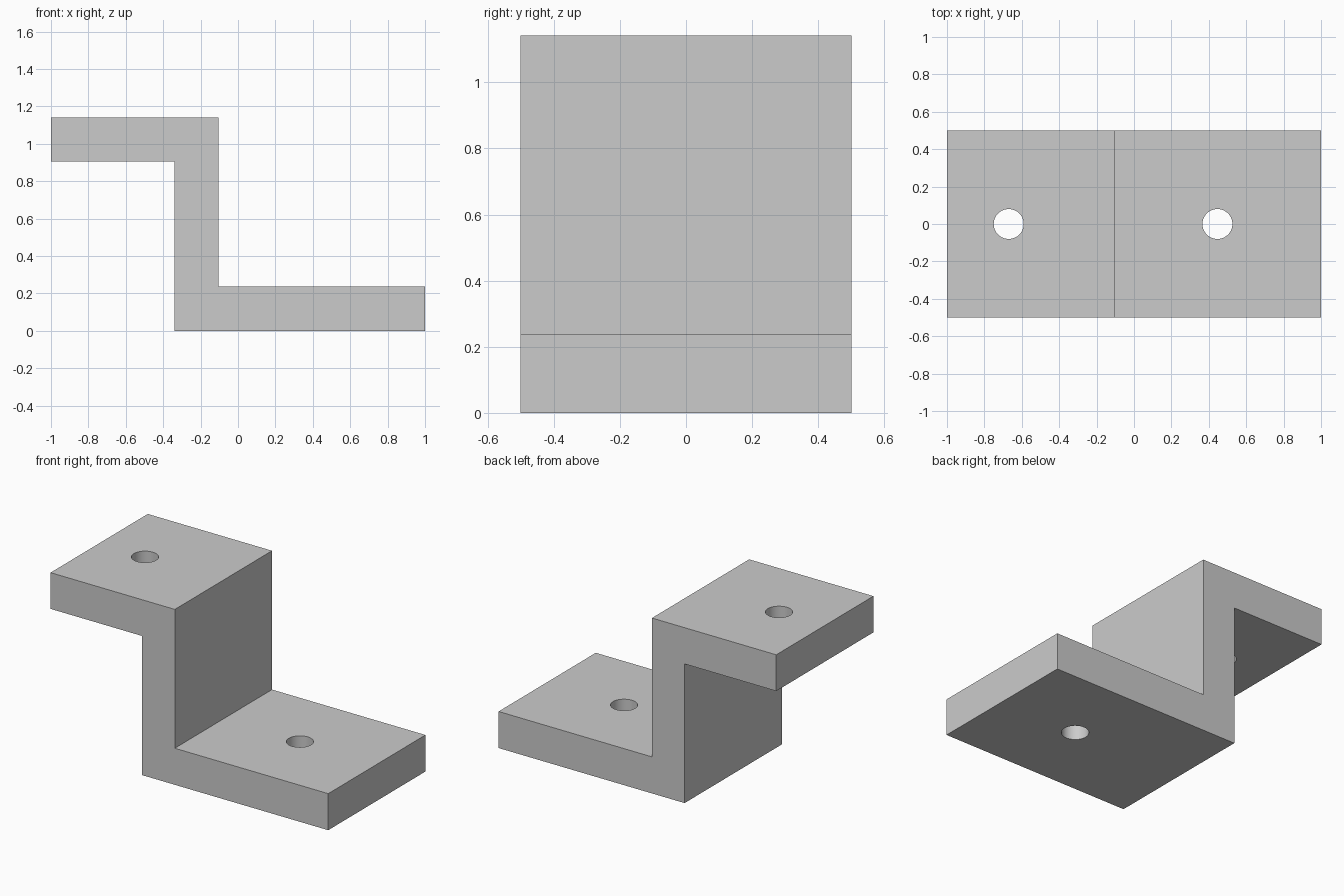
import bpy
import bmesh

cube = bpy.data.objects.get("Cube")
if cube:
    bpy.data.objects.remove(cube, do_unlink=True)

WIDTH = 1.0
HOLE_RADIUS = 0.08

grey = bpy.data.materials.new("light_grey")
grey.use_nodes = True
grey.diffuse_color = (0.6, 0.6, 0.6, 1)
grey.node_tree.nodes["Principled BSDF"].inputs["Base Color"].default_value = grey.diffuse_color

# Z-shaped side profile, extruded across the width
profile = [(-0.34, 0), (1, 0), (1, 0.238), (-0.105, 0.238),
           (-0.105, 1.142), (-1, 1.142), (-1, 0.906), (-0.34, 0.906)]
bm = bmesh.new()
side = bm.faces.new([bm.verts.new((x, -WIDTH / 2, z)) for x, z in profile])
extruded = bmesh.ops.extrude_face_region(bm, geom=[side])["geom"]
bmesh.ops.translate(bm, vec=(0, WIDTH, 0),
                    verts=[v for v in extruded if isinstance(v, bmesh.types.BMVert)])
bmesh.ops.recalc_face_normals(bm, faces=bm.faces)
mesh = bpy.data.meshes.new("z_bracket")
bm.to_mesh(mesh)
bm.free()
mesh.materials.append(grey)
bracket = bpy.data.objects.new("z_bracket", mesh)
bpy.context.collection.objects.link(bracket)


# Round bolt hole through one flange
def drill(name, x, z):
    bpy.ops.mesh.primitive_cylinder_add(vertices=64, radius=HOLE_RADIUS,
                                        depth=0.5, location=(x, 0, z))
    cutter = bpy.context.object
    cutter.name = name
    cutter.data.materials.append(grey)
    cutter.hide_render = True
    bpy.ops.object.select_all(action="DESELECT")
    bracket.select_set(True)
    bpy.context.view_layer.objects.active = bracket
    cut = bracket.modifiers.new(name, "BOOLEAN")
    cut.operation = "DIFFERENCE"
    cut.solver = "EXACT"
    cut.object = cutter
    bpy.ops.object.modifier_apply(modifier=cut.name)
    bpy.data.objects.remove(cutter, do_unlink=True)


drill("upper_hole_cutter", -0.67, 1.02)
drill("lower_hole_cutter", 0.446, 0.12)

# Smooth hole walls, sharp bracket edges
bpy.ops.object.shade_smooth_by_angle()
